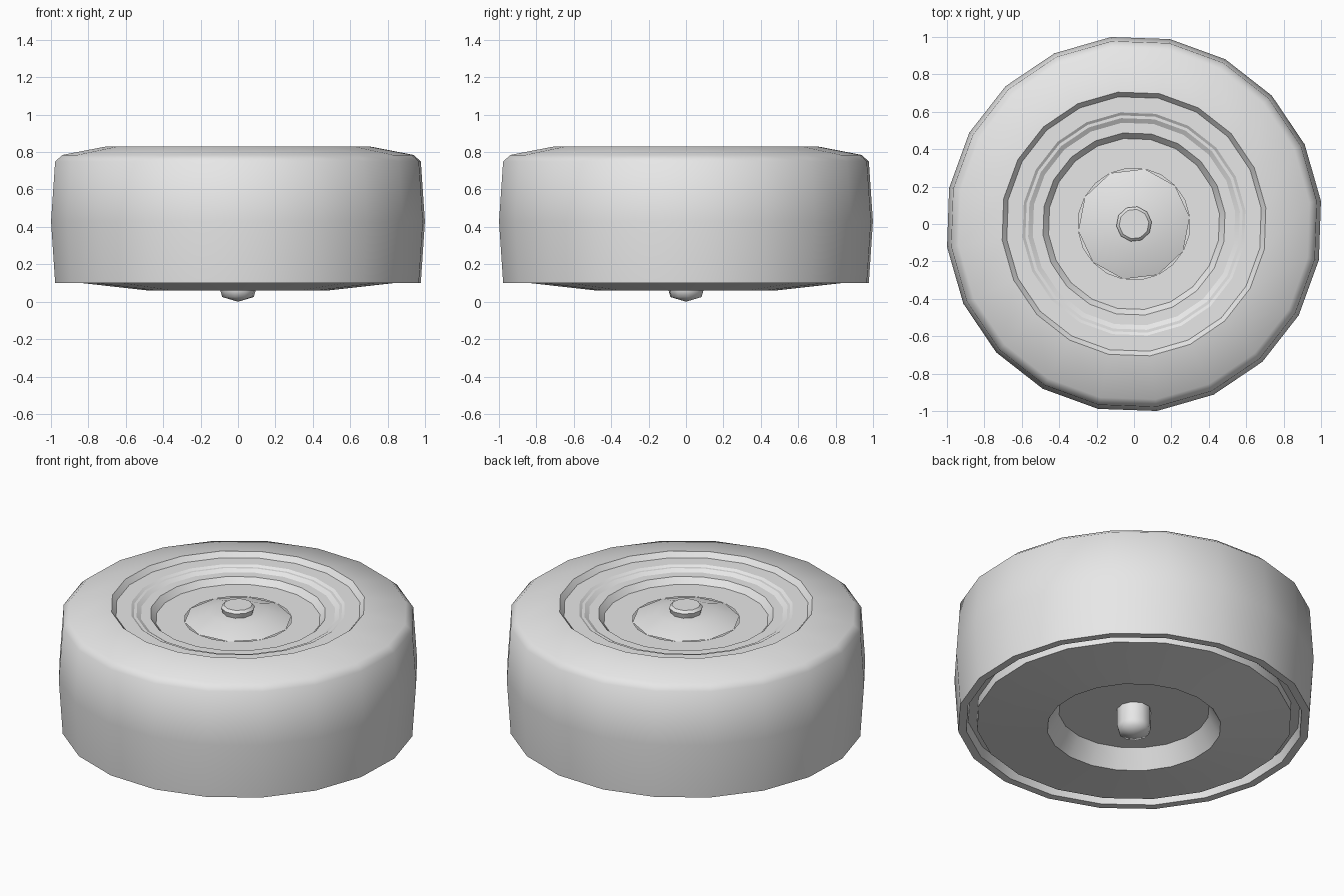
import bpy, bmesh, math

old = bpy.data.objects.get("Cube")
if old:
    bpy.data.objects.remove(old, do_unlink=True)

grey = bpy.data.materials.new("plain_grey")
grey.use_nodes = True
colour = (0.8, 0.8, 0.8, 1)
grey.diffuse_color = colour
grey.node_tree.nodes["Principled BSDF"].inputs["Base Color"].default_value = colour

TURN = math.radians(7)


def lathe(name, profile, sides, smooth_angle):
    """Revolve (radius, height) points, listed from the top outward and down."""
    bm = bmesh.new()
    rings = []
    for r, z in profile:
        ring = []
        for j in range(sides):
            a = TURN + j * math.tau / sides
            ring.append(bm.verts.new((r * math.cos(a), r * math.sin(a), z)))
        rings.append(ring)
    for upper, lower in zip(rings, rings[1:]):
        for j in range(sides):
            k = (j + 1) % sides
            bm.faces.new((upper[j], lower[j], lower[k], upper[k]))
    bmesh.ops.remove_doubles(bm, verts=bm.verts, dist=0.0001)
    mesh = bpy.data.meshes.new(name)
    bm.to_mesh(mesh)
    bm.free()
    mesh.materials.append(grey)
    obj = bpy.data.objects.new(name, mesh)
    bpy.context.collection.objects.link(obj)
    bpy.ops.object.select_all(action="DESELECT")
    obj.select_set(True)
    bpy.context.view_layer.objects.active = obj
    bpy.ops.object.shade_smooth_by_angle(angle=math.radians(smooth_angle))
    return obj


# Tyre: rounded shoulder, slightly bulging tread, lip and groove below
lathe("tyre", [(0.71, 0.83), (0.945, 0.785), (0.985, 0.75), (1.007, 0.43),
               (0.985, 0.10), (0.94, 0.10), (0.93, 0.16), (0.86, 0.16)], 20, 60)

# Stepped rim sinking to the central dish
lathe("rim", [(0.30, 0.74), (0.46, 0.74), (0.49, 0.775), (0.545, 0.775),
              (0.57, 0.79), (0.585, 0.79), (0.60, 0.80), (0.685, 0.80),
              (0.71, 0.83)], 20, 25)

# Raised cone in the dish
lathe("hub_cone", [(0, 0.785), (0.165, 0.785), (0.30, 0.74)], 10, 40)

# Small cap on the cone
lathe("hub_cap", [(0, 0.83), (0.08, 0.83), (0.095, 0.815), (0.085, 0.78)], 10, 40)

# Underside with a round recess
lathe("back_cover", [(0.88, 0.16), (0.88, 0.104), (0.485, 0.06),
                     (0.42, 0.17), (0, 0.17)], 20, 30)

# Axle stub in the recess
lathe("axle_stub", [(0.095, 0.17), (0.095, 0.06), (0.085, 0.025), (0, 0)], 10, 70)
